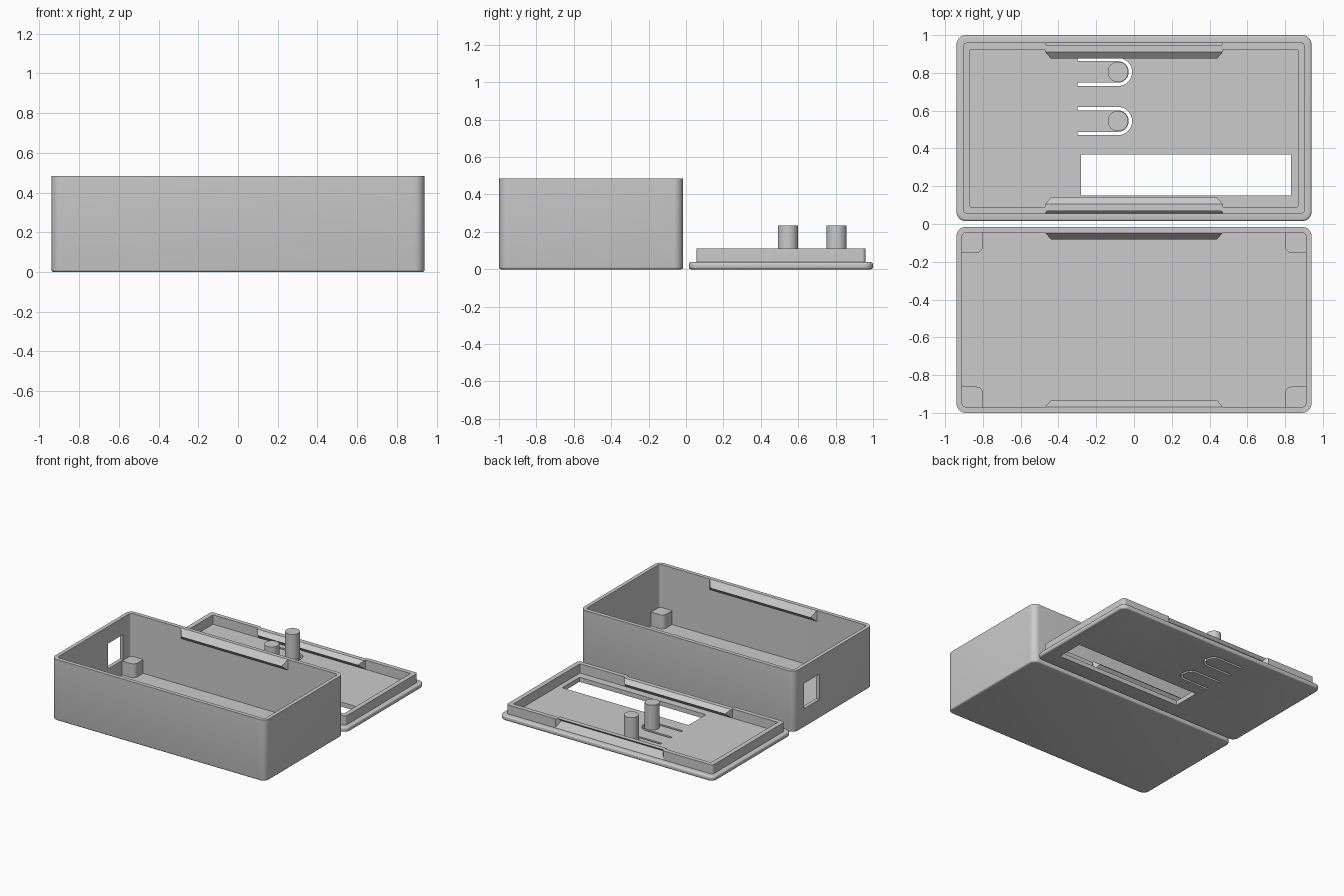
import bpy, bmesh, math

if "Cube" in bpy.data.objects:
    bpy.data.objects.remove(bpy.data.objects["Cube"])

grey = bpy.data.materials.new("grey_plastic")
grey.diffuse_color = (0.6, 0.6, 0.6, 1)
grey.use_nodes = True
grey.node_tree.nodes["Principled BSDF"].inputs["Base Color"].default_value = grey.diffuse_color


def finish(name, bm):
    """Turn a bmesh into a grey object."""
    bmesh.ops.recalc_face_normals(bm, faces=bm.faces)
    me = bpy.data.meshes.new(name)
    bm.to_mesh(me)
    bm.free()
    me.materials.append(grey)
    ob = bpy.data.objects.new(name, me)
    bpy.context.collection.objects.link(ob)
    return ob


def rounded_rect(hx, hy, r, seg=8):
    pts = []
    for k, (sx, sy) in enumerate([(1, 1), (-1, 1), (-1, -1), (1, -1)]):
        for i in range(seg + 1):
            a = math.pi / 2 * (k + i / seg)
            pts.append((sx * (hx - r) + r * math.cos(a), sy * (hy - r) + r * math.sin(a)))
    return pts


def loft(name, yc, layers):
    """Closed solid skinned through rounded rectangles (hx, hy, r, z)."""
    bm = bmesh.new()
    rings = [[bm.verts.new((x, y + yc, z)) for x, y in rounded_rect(hx, hy, r)]
             for hx, hy, r, z in layers]
    for a, b in zip(rings, rings[1:]):
        n = len(a)
        for i in range(n):
            bm.faces.new((a[i], a[(i + 1) % n], b[(i + 1) % n], b[i]))
    bm.faces.new(rings[0])
    bm.faces.new(rings[-1])
    return finish(name, bm)


def extrude(name, pts, z0, z1):
    bm = bmesh.new()
    lo = [bm.verts.new((x, y, z0)) for x, y in pts]
    hi = [bm.verts.new((x, y, z1)) for x, y in pts]
    n = len(pts)
    for i in range(n):
        bm.faces.new((lo[i], lo[(i + 1) % n], hi[(i + 1) % n], hi[i]))
    bm.faces.new(lo)
    bm.faces.new(hi)
    return finish(name, bm)


def ridge(name, wall, s, prof):
    """Bar along x with profile points (depth, z, half length); s is the depth direction."""
    bm = bmesh.new()
    ends = [[bm.verts.new((e * h, wall + s * d, z)) for d, z, h in prof] for e in (-1, 1)]
    n = len(prof)
    for i in range(n):
        j = (i + 1) % n
        bm.faces.new((ends[0][i], ends[0][j], ends[1][j], ends[1][i]))
    for e in ends:
        bm.faces.new(e)
    return finish(name, bm)


def block(name, x0, x1, y0, y1, z0, z1):
    return extrude(name, [(x0, y0), (x1, y0), (x1, y1), (x0, y1)], z0, z1)


def boolean(target, tool, op):
    m = target.modifiers.new(op, 'BOOLEAN')
    m.operation, m.solver, m.object = op, 'EXACT', tool
    bpy.context.view_layer.objects.active = target
    bpy.ops.object.modifier_apply(modifier=m.name)
    bpy.data.objects.remove(tool)


HX, HY, R, E = 0.94, 0.4925, 0.05, 0.012
BOX_Y, LID_Y = -0.5075, 0.5075


def edge_round(z, up):
    """Quarter-round edge layers of the outer outline at height z."""
    out = []
    for i in range(4):
        a = math.pi / 2 * i / 3
        inset, dz = E * (1 - math.sin(a)), E * (1 - math.cos(a))
        out.append((HX - inset, HY - inset, R - inset, z - dz if up else z + dz))
    return out[::-1] if up else out


# open box
box = loft("box_shell", BOX_Y, edge_round(0, False) + [
    (HX, HY, R, 0.485), (0.91, 0.461, 0.02, 0.485), (0.91, 0.461, 0.02, 0.035)])
boolean(box, block("port_cutter", -1.0, -0.88, -0.33, -0.14, 0.15, 0.35), 'DIFFERENCE')

# snap ridges inside the box rim
for s, label in ((1, "front"), (-1, "back")):
    ridge(f"box_clip_{label}", BOX_Y - s * 0.461, s,
          [(0, 0.485, 0.47), (0.035, 0.435, 0.44), (0, 0.40, 0.47)])

# corner posts with a rounded inner corner
posts = []
for sx in (-1, 1):
    for sy in (-1, 1):
        r, ax, ay = 0.035, 0.80, 0.354
        pts = [(0.92, ay), (0.92, 0.47), (ax, 0.47)]
        pts += [(ax + r - r * math.cos(a), ay + r - r * math.sin(a))
                for a in [math.pi / 2 * i / 6 for i in range(7)]]
        posts.append(extrude("corner_post", [(sx * x, BOX_Y + sy * y) for x, y in pts],
                             0.03, 0.145))

# lid plate with raised lip
lid = loft("lid", LID_Y, edge_round(0, False) + edge_round(0.038, True) + [
    (0.905, 0.4525, 0.02, 0.038), (0.905, 0.4525, 0.02, 0.11),
    (0.868, 0.4175, 0.006, 0.11), (0.868, 0.4175, 0.006, 0.036)])

# thickened lip with matching snap grooves
for s in (1, -1):
    boolean(lid, ridge("lip_rib", LID_Y - s * 0.4525, s,
            [(0.02, 0.11, 0.47), (0.05, 0.11, 0.47), (0.085, 0.08, 0.44),
             (0.036, 0.036, 0.47), (0.02, 0.036, 0.47)]), 'UNION')
    boolean(lid, ridge("groove_cutter", LID_Y - s * 0.4525, s,
            [(-0.005, 0.04, 0.475), (0, 0.04, 0.475), (0.034, 0.09, 0.445),
             (0.005, 0.119, 0.47), (-0.005, 0.119, 0.475)]), 'DIFFERENCE')

# display window
boolean(lid, block("window_cutter", -0.28, 0.83, 0.15, 0.368, -0.05, 0.06), 'DIFFERENCE')

# flexible button tongues, each with a plunger
buttons = []
for i, cy in enumerate((0.545, 0.805)):
    cx, ro, ri = -0.085, 0.075, 0.057
    arc = [math.pi / 2 - math.pi * k / 20 for k in range(21)]
    pts = [(-0.30, cy + ro)] + [(cx + ro * math.cos(a), cy + ro * math.sin(a)) for a in arc]
    pts += [(-0.30, cy - ro), (-0.30, cy - ri)]
    pts += [(cx + ri * math.cos(a), cy + ri * math.sin(a)) for a in arc[::-1]]
    pts += [(-0.30, cy + ri)]
    boolean(lid, extrude("slot_cutter", pts, -0.05, 0.05), 'DIFFERENCE')
    circle = [(cx + 0.054 * math.cos(2 * math.pi * k / 40),
               cy + 0.054 * math.sin(2 * math.pi * k / 40)) for k in range(40)]
    buttons.append(extrude(f"button_plunger_{i + 1}", circle, 0.03, 0.235))

# smooth the rounded parts
bpy.ops.object.select_all(action='DESELECT')
for ob in [box, lid] + posts + buttons:
    ob.select_set(True)
bpy.context.view_layer.objects.active = box
bpy.ops.object.shade_smooth_by_angle(angle=math.radians(32))
